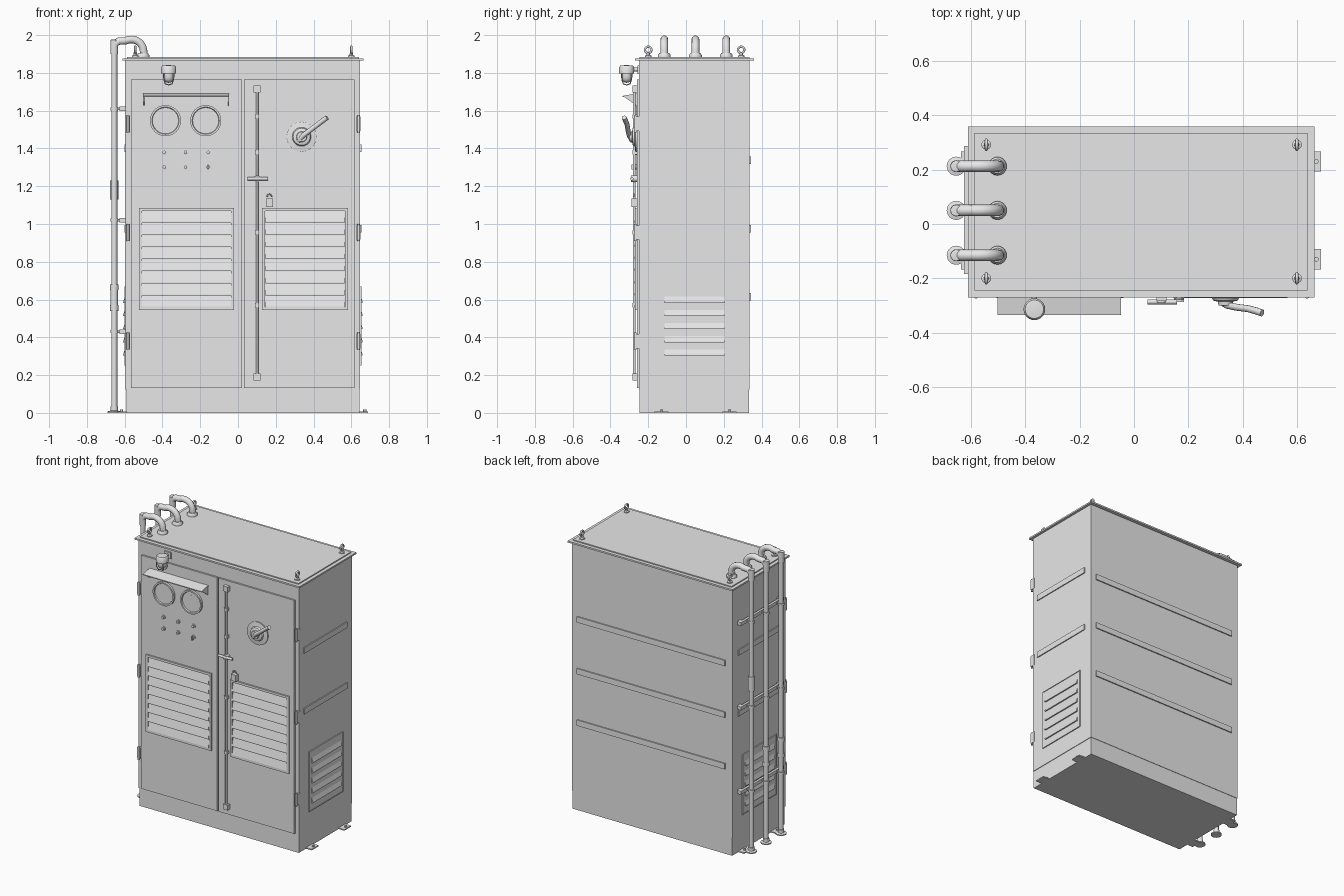
import bpy, bmesh, math
from mathutils import Vector

if "Cube" in bpy.data.objects:
    bpy.data.objects.remove(bpy.data.objects["Cube"])

grey = bpy.data.materials.new("painted_grey")
grey.diffuse_color = (0.8, 0.8, 0.8, 1)
grey.use_nodes = True
grey.node_tree.nodes["Principled BSDF"].inputs["Base Color"].default_value = grey.diffuse_color

XL, XR, YF, YB = -0.595, 0.647, -0.248, 0.337   # cabinet shell
DOOR = -0.26                                    # door front plane
FACES = {"front": lambda u, d, z: (u, DOOR - d, z),
         "right": lambda u, d, z: (XR + d, u, z),
         "left": lambda u, d, z: (XL - d, u, z)}


def finish(name, bm, smooth=False):
    bmesh.ops.recalc_face_normals(bm, faces=bm.faces)
    me = bpy.data.meshes.new(name)
    bm.to_mesh(me)
    bm.free()
    me.materials.append(grey)
    ob = bpy.data.objects.new(name, me)
    bpy.context.collection.objects.link(ob)
    if smooth:
        bpy.context.view_layer.objects.active = ob
        ob.select_set(True)
        bpy.ops.object.shade_smooth_by_angle(angle=math.radians(40))
        ob.select_set(False)
    return ob


def add_box(bm, x0, x1, y0, y1, z0, z1):
    vs = bmesh.ops.create_cube(bm, size=1)["verts"]
    for v in vs:
        v.co = ((x0 + x1) / 2 + v.co.x * (x1 - x0), (y0 + y1) / 2 + v.co.y * (y1 - y0),
                (z0 + z1) / 2 + v.co.z * (z1 - z0))


def box(name, *dims):
    bm = bmesh.new()
    add_box(bm, *dims)
    return finish(name, bm)


def lathe(name, profile, loc, axis=(0, 0, 1), seg=24):
    """Spin (radius, height) pairs around an axis."""
    bm = bmesh.new()
    vs = [bm.verts.new((r, 0, h)) for r, h in profile]
    es = [bm.edges.new(p) for p in zip(vs, vs[1:])]
    bmesh.ops.spin(bm, geom=vs + es, cent=(0, 0, 0), axis=(0, 0, 1),
                   angle=2 * math.pi, steps=seg)
    bmesh.ops.remove_doubles(bm, verts=bm.verts, dist=1e-5)
    q = Vector((0, 0, 1)).rotation_difference(Vector(axis))
    for v in bm.verts:
        v.co = q @ v.co + Vector(loc)
    return finish(name, bm, True)


def disc(name, r, h, loc, axis=(0, 0, 1), seg=24):
    return lathe(name, [(0, 0), (r, 0), (r, h), (0, h)], loc, axis, seg)


def tube(name, points, r, cyclic=False):
    cu = bpy.data.curves.new(name, "CURVE")
    cu.dimensions = "3D"
    cu.bevel_depth, cu.bevel_resolution, cu.use_fill_caps = r, 3, True
    sp = cu.splines.new("POLY")
    sp.points.add(len(points) - 1)
    for p, co in zip(sp.points, points):
        p.co = (*co, 1)
    sp.use_cyclic_u = cyclic
    cu.materials.append(grey)
    ob = bpy.data.objects.new(name, cu)
    bpy.context.collection.objects.link(ob)
    bpy.context.view_layer.objects.active = ob
    ob.select_set(True)
    bpy.ops.object.convert(target="MESH")
    bpy.ops.object.shade_smooth_by_angle(angle=math.radians(40))
    ob.select_set(False)


def louvre(name, face, u0, u1, z0, z1, slat_u, tops, slat_h, border, thick, depth):
    """Framed vent with wedge slats that lean out towards the bottom."""
    to = FACES[face]
    bm = bmesh.new()
    for a, b, c, e in ((u0, u1, z0, z0 + border), (u0, u1, z1 - border, z1),
                       (u0, u0 + border, z0, z1), (u1 - border, u1, z0, z1)):
        p, q = to(a, -0.002, c), to(b, thick, e)
        add_box(bm, p[0], q[0], p[1], q[1], p[2], q[2])
    for t in tops:
        prof = [(0, t), (depth, t - slat_h + 0.006), (depth, t - slat_h), (0, t - slat_h)]
        ends = [[bm.verts.new(to(u, d, z)) for d, z in prof] for u in slat_u]
        bm.faces.new(ends[0])
        bm.faces.new(ends[1])
        for i in range(4):
            j = (i + 1) % 4
            bm.faces.new((ends[0][i], ends[0][j], ends[1][j], ends[1][i]))
    finish(name, bm)


# Cabinet shell, plinth and roof
box("cabinet_body", XL, XR, YF, YB, 0.125, 1.87)
box("plinth", XL + 0.004, XR - 0.004, YF + 0.003, YB - 0.003, 0, 0.125)
box("roof_flange", -0.612, 0.664, -0.27, 0.36, 1.866, 1.877)
box("roof_panel", -0.588, 0.64, -0.245, 0.336, 1.877, 1.884)

# Doors
box("left_door", -0.567, 0.021, DOOR, YF, 0.132, 1.765)
box("right_door", 0.031, 0.617, DOOR, YF, 0.132, 1.765)
for z in (0.38, 0.955, 1.53):
    for x in (-0.582, 0.638):
        box("hinge", x - 0.011, x + 0.011, -0.27, -0.235, z - 0.038, z + 0.038)
        tube("hinge_pin", [(x, -0.268, z - 0.045), (x, -0.268, z + 0.045)], 0.007)

# Front and side louvres
front_tops = [1.068 - i * 0.064 for i in range(8)]
louvre("left_door_louvre", "front", -0.525, -0.02, 0.545, 1.085, (-0.507, -0.038),
       front_tops, 0.062, 0.016, 0.01, 0.013)
louvre("right_door_louvre", "front", 0.128, 0.582, 0.545, 1.085, (0.145, 0.565),
       front_tops, 0.062, 0.016, 0.01, 0.013)
for side in ("left", "right"):
    box(side + "_vent_plate", *((XL - 0.004, XL) if side == "left" else (XR, XR + 0.004)),
        -0.145, 0.232, 0.25, 0.67)
    louvre(side + "_vent", side, -0.145, 0.232, 0.25, 0.67, (-0.115, 0.205),
           [0.628 - i * 0.07 for i in range(5)], 0.045, 0.005, 0.007, 0.013)

# Stiffening ribs
for z in (1.337, 0.975, 0.615):
    box("back_rib", -0.54, 0.605, YB, YB + 0.008, z - 0.02, z + 0.02)
for z in (1.40, 0.975):
    box("right_rib", XR, XR + 0.007, -0.2, 0.275, z - 0.02, z + 0.02)
    box("left_rib", XL - 0.007, XL, -0.2, 0.275, z - 0.02, z + 0.02)

# Instrument panel, rain visor, dials and buttons
FWD = (0, -1, 0)
box("instrument_panel", -0.5, -0.073, DOOR - 0.003, DOOR, 1.25, 1.66)
bm = bmesh.new()
prof = [(-0.26, 1.692), (-0.336, 1.678), (-0.336, 1.672), (-0.26, 1.684)]
ends = [[bm.verts.new((x, y, z)) for y, z in prof] for x in (-0.502, -0.048)]
for e in ends:
    bm.faces.new(e)
for i in range(4):
    j = (i + 1) % 4
    bm.faces.new((ends[0][i], ends[0][j], ends[1][j], ends[1][i]))
for x in (-0.5, -0.054):                     # visor gussets
    tri = [(-0.26, 1.686), (-0.33, 1.675), (-0.26, 1.625)]
    g = bm.faces.new([bm.verts.new((x, y, z)) for y, z in tri])
    ext = bmesh.ops.extrude_face_region(bm, geom=[g], use_keep_orig=True)["geom"]
    for v in ext:
        if isinstance(v, bmesh.types.BMVert):
            v.co.x += 0.004
finish("rain_visor", bm)
for x in (-0.384, -0.171):
    lathe("dial", [(0.082, 0), (0.082, 0.016), (0.072, 0.016), (0.069, 0.008), (0, 0.008)],
          (x, DOOR - 0.002, 1.547), FWD, 40)
    box("dial_needle", x - 0.002, x + 0.002, DOOR - 0.013, DOOR - 0.009, 1.545, 1.595)
for x in (-0.39, -0.278, -0.158):
    for z in (1.38, 1.302):
        lathe("button", [(0.014, 0), (0.014, 0.006), (0.009, 0.007), (0.009, 0.015), (0, 0.017)],
              (x, DOOR - 0.003, z), FWD, 16)
box("selector_knob", -0.161, -0.155, -0.288, -0.27, 1.288, 1.316)

# Warning lamp with guard
LX, LY = -0.367, -0.314
lathe("lamp", [(0, -0.095), (0.014, -0.091), (0.026, -0.08), (0.03, -0.065), (0.03, -0.045),
               (0.04, -0.045), (0.04, -0.012), (0.034, -0.004), (0, 0)], (LX, LY, 1.842))
for k in range(4):
    a = math.pi / 4 + k * math.pi / 2
    tube("lamp_guard", [(LX + r * math.cos(a), LY + r * math.sin(a), z) for r, z in
                        ((0.036, 1.80), (0.036, 1.765), (0.025, 1.742), (0, 1.736))], 0.003)
tube("lamp_arm", [(LX, LY, 1.818), (LX, YF, 1.818)], 0.01)
box("lamp_mount", LX - 0.025, LX + 0.025, YF - 0.008, YF, 1.795, 1.84)

# Lock rod with guides, cross handle and padlock
tube("lock_rod", [(0.101, -0.274, 0.18), (0.101, -0.274, 1.73)], 0.007)
for z in (1.715, 1.57, 1.38, 0.955, 0.57, 0.19):
    w = 0.018 if z > 1.7 or z < 0.2 else 0.011
    box("rod_guide", 0.101 - w, 0.101 + w, -0.284, DOOR, z - w, z + w)
tube("cross_handle", [(0.05, -0.287, 1.24), (0.158, -0.287, 1.24)], 0.009)
disc("handle_hub", 0.018, 0.03, (0.101, DOOR, 1.24), FWD)
box("padlock_body", 0.148, 0.184, -0.288, DOOR, 1.09, 1.135)
tube("padlock_shackle", [(0.166 + 0.012 * math.cos(a * math.pi / 8), -0.276,
                          1.143 + 0.014 * math.sin(a * math.pi / 8)) for a in range(9)], 0.004)

# Rotary switch
lathe("switch_base", [(0.08, 0), (0.08, 0.008), (0.05, 0.012), (0.045, 0.022), (0.028, 0.026),
                      (0.026, 0.04), (0, 0.042)], (0.337, DOOR, 1.462), FWD, 32)
tube("switch_lever", [(0.32, -0.285, 1.44), (0.345, -0.3, 1.468), (0.38, -0.307, 1.495),
                      (0.42, -0.312, 1.525), (0.45, -0.32, 1.548), (0.472, -0.328, 1.563)], 0.013)

# Lifting eyes on the roof
for x in (-0.544, 0.6):
    for y in (-0.2, 0.292):
        lathe("eye_bolt_base", [(0.018, 0), (0.018, 0.008), (0.009, 0.012), (0.008, 0.026),
                                (0, 0.026)], (x, y, 1.883), seg=16)
        tube("eye_bolt_ring", [(x, y + 0.017 * math.cos(a * math.pi / 10),
                                1.922 + 0.017 * math.sin(a * math.pi / 10)) for a in range(20)],
             0.006, True)

# Conduits on the left side
PX = -0.655
for y in (0.213, 0.05, -0.115):
    tube("conduit", [(PX, y, 0), (PX, y, 1.95)], 0.016)
    bend = [(PX, y, 1.93), (PX + 0.004, y, 1.955), (PX + 0.025, y, 1.969)]
    bend += [(-0.565 + 0.065 * math.sin(a), y, 1.913 + 0.064 * math.cos(a))
             for a in [i * math.pi / 16 - 0.5 for i in range(11)]]
    tube("conduit_bend", bend + [(-0.498, y, 1.88)], 0.021)
    lathe("elbow_cap", [(0, -0.05), (0.021, -0.05), (0.021, 0.025), (0, 0.028)],
          (PX, y, 1.95), seg=16)
    lathe("roof_gland", [(0.034, 0), (0.034, 0.01), (0.026, 0.022), (0, 0.022)], (-0.503, y, 1.883))
    lathe("conduit_foot", [(0, 0), (0.035, 0), (0.035, 0.008), (0.02, 0.012), (0.02, 0.035),
                           (0, 0.035)], (PX, y, 0))
    for z0, z1 in ((0.54, 0.57), (0.57, 0.65), (0.65, 0.68)) if y < 0.1 else ((1.13, 1.23),):
        disc("conduit_sleeve", 0.022 if z1 - z0 < 0.05 or y > 0.1 else 0.019, z1 - z0, (PX, y, z0))
for z in (0.43, 1.02, 1.61):
    box("conduit_rail", -0.627, -0.61, -0.185, 0.287, z - 0.012, z + 0.012)
    for y in (-0.165, 0.267):
        box("rail_bracket", -0.612, XL, y - 0.015, y + 0.015, z - 0.012, z + 0.012)
    for y in (0.213, 0.05, -0.115):
        disc("conduit_clamp", 0.021, 0.016, (PX, y, z - 0.008))
        box("clamp_stem", PX, -0.615, y - 0.008, y + 0.008, z - 0.007, z + 0.007)

# Anchor feet
for y in (-0.13, 0.23):
    for s, x0, x1, bx in (("left", -0.637, -0.58, -0.617), ("right", 0.63, 0.688, 0.672)):
        box(s + "_foot", x0, x1, y - 0.037, y + 0.037, 0, 0.008)
        disc("anchor_bolt", 0.009, 0.01, (bx, y, 0.008), seg=6)
